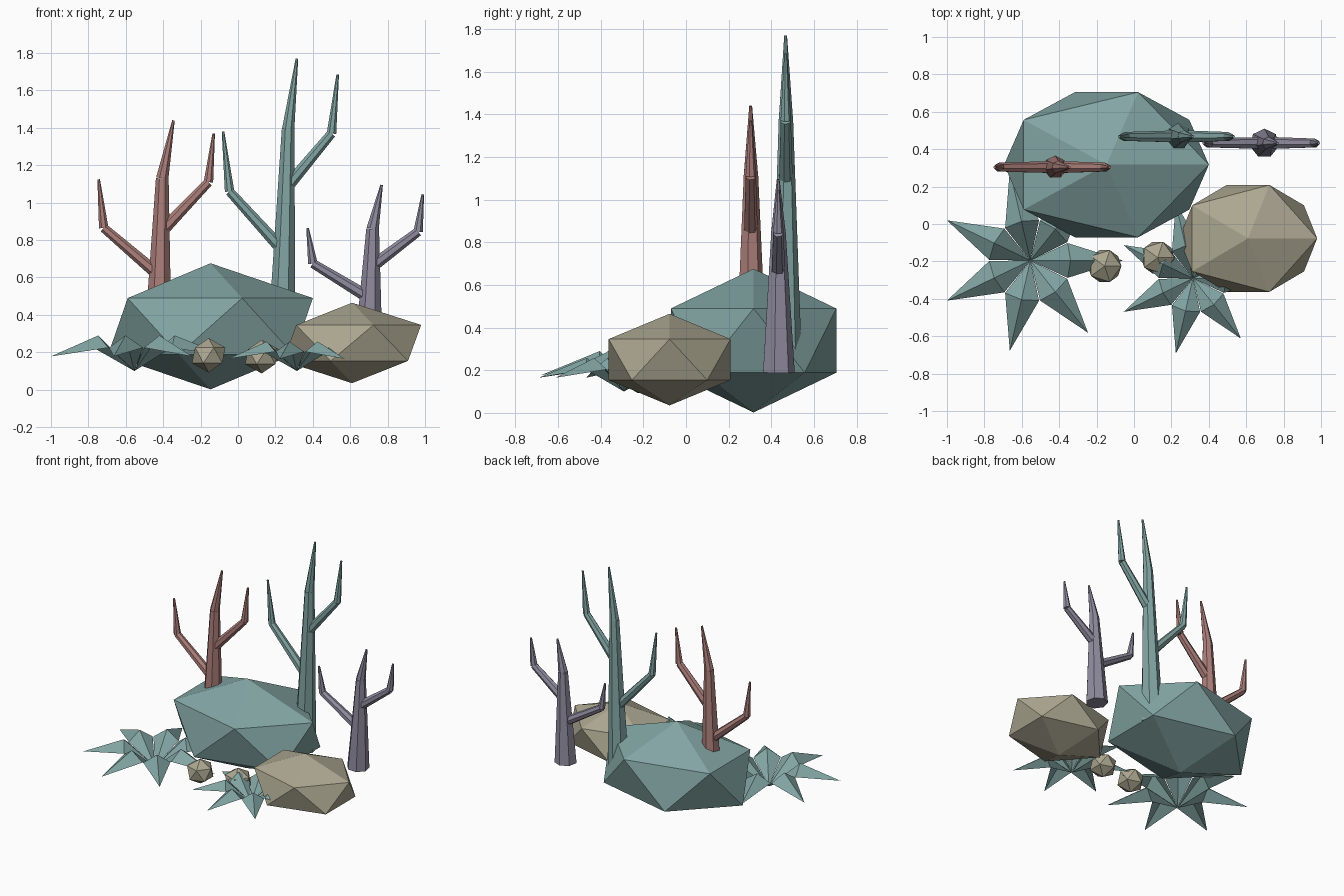
import bpy, bmesh, math
from mathutils import Vector, Matrix

if "Cube" in bpy.data.objects:
    bpy.data.objects.remove(bpy.data.objects["Cube"])


def material(name, rgb):
    m = bpy.data.materials.new(name)
    m.diffuse_color = (*rgb, 1)
    m.use_nodes = True
    m.node_tree.nodes["Principled BSDF"].inputs["Base Color"].default_value = m.diffuse_color
    return m


TEAL = material("teal", (0.223, 0.376, 0.366))
TAN = material("tan", (0.413, 0.386, 0.283))
PINK = material("dusty pink", (0.413, 0.212, 0.195))
PURPLE = material("grey purple", (0.275, 0.258, 0.342))


def finish(bm, name, mat):
    me = bpy.data.meshes.new(name)
    bm.to_mesh(me)
    bm.free()
    me.materials.append(mat)
    ob = bpy.data.objects.new(name, me)
    bpy.context.collection.objects.link(ob)
    return ob


def rock(name, centre, size, mat):
    bm = bmesh.new()
    bmesh.ops.create_icosphere(bm, subdivisions=1, radius=1)
    bmesh.ops.scale(bm, vec=size, verts=bm.verts)
    bmesh.ops.translate(bm, vec=centre, verts=bm.verts)
    finish(bm, name, mat)


def segment(bm, a, b, r1, r2):
    # tapered seven-sided stick from a to b
    a, b = Vector(a), Vector(b)
    d = b - a
    tilt = Vector((0, 0, 1)).rotation_difference(d).to_matrix().to_4x4()
    bmesh.ops.create_cone(bm, cap_ends=True, segments=7, radius1=r1, radius2=r2,
                          depth=d.length, matrix=Matrix.Translation((a + b) / 2) @ tilt)


def coral(name, y, trunk, branches, mat):
    # every point is (x, z) in the plane at depth y
    p = lambda q: (q[0], y, q[1])
    bm = bmesh.new()
    base, joint, tip = trunk
    segment(bm, p(base), p(joint), 0.078, 0.035)
    segment(bm, p(joint), p(tip), 0.034, 0.007)
    for start, elbow, end in branches:
        segment(bm, p(start), p(elbow), 0.034, 0.025)
        segment(bm, p(elbow), p(end), 0.026, 0.007)
    finish(bm, name, mat)


def star_plant(name, centre, s):
    # seven arched, ridged leaves around a sunken middle
    bm = bmesh.new()
    for i in range(7):
        a = i * math.tau / 7

        def v(r, off, z):
            t = a + math.radians(off)
            return bm.verts.new((r * s * math.cos(t) + centre[0],
                                 r * s * math.sin(t) + centre[1], z * s + centre[2]))
        mid, ridge, tip = v(0, 0, 0), v(0.215, 0, 0.19), v(0.495, 0, 0.078)
        right, left = v(0.22, -25, 0.125), v(0.22, 25, 0.125)
        for f in ((mid, right, ridge), (mid, ridge, left),
                  (right, tip, ridge), (ridge, tip, left)):
            bm.faces.new(f)
    finish(bm, name, TEAL)


# Rocks and pebbles
rock("large_rock", (-0.147, 0.317, 0.339), (0.612, 0.456, 0.337), TEAL)
rock("small_rock", (0.61, -0.077, 0.25), (0.413, 0.336, 0.215), TAN)
rock("pebble_left", (-0.157, -0.225, 0.184), (0.1, 0.1, 0.092), TAN)
rock("pebble_right", (0.127, -0.18, 0.177), (0.1, 0.1, 0.09), TAN)

# Branching corals
coral("teal_coral", 0.467, [(0.23, 0.19), (0.268, 1.39), (0.315, 1.77)],
      [[(0.258, 1.08), (0.50, 1.37), (0.533, 1.685)],
       [(0.245, 0.74), (-0.045, 1.06), (-0.08, 1.38)]], TEAL)
coral("pink_coral", 0.303, [(-0.43, 0.19), (-0.405, 1.13), (-0.345, 1.44)],
      [[(-0.415, 0.84), (-0.158, 1.11), (-0.13, 1.37)],
       [(-0.42, 0.61), (-0.718, 0.865), (-0.745, 1.125)]], PINK)
coral("purple_coral", 0.432, [(0.697, 0.19), (0.72, 0.86), (0.768, 1.095)],
      [[(0.71, 0.655), (0.963, 0.845), (0.988, 1.045)],
       [(0.705, 0.49), (0.40, 0.675), (0.372, 0.865)]], PURPLE)

# Spiky ground plants
star_plant("left_star_plant", (-0.554, -0.195, 0.1), 1.0)
star_plant("right_star_plant", (0.315, -0.291, 0.1), 0.83)
